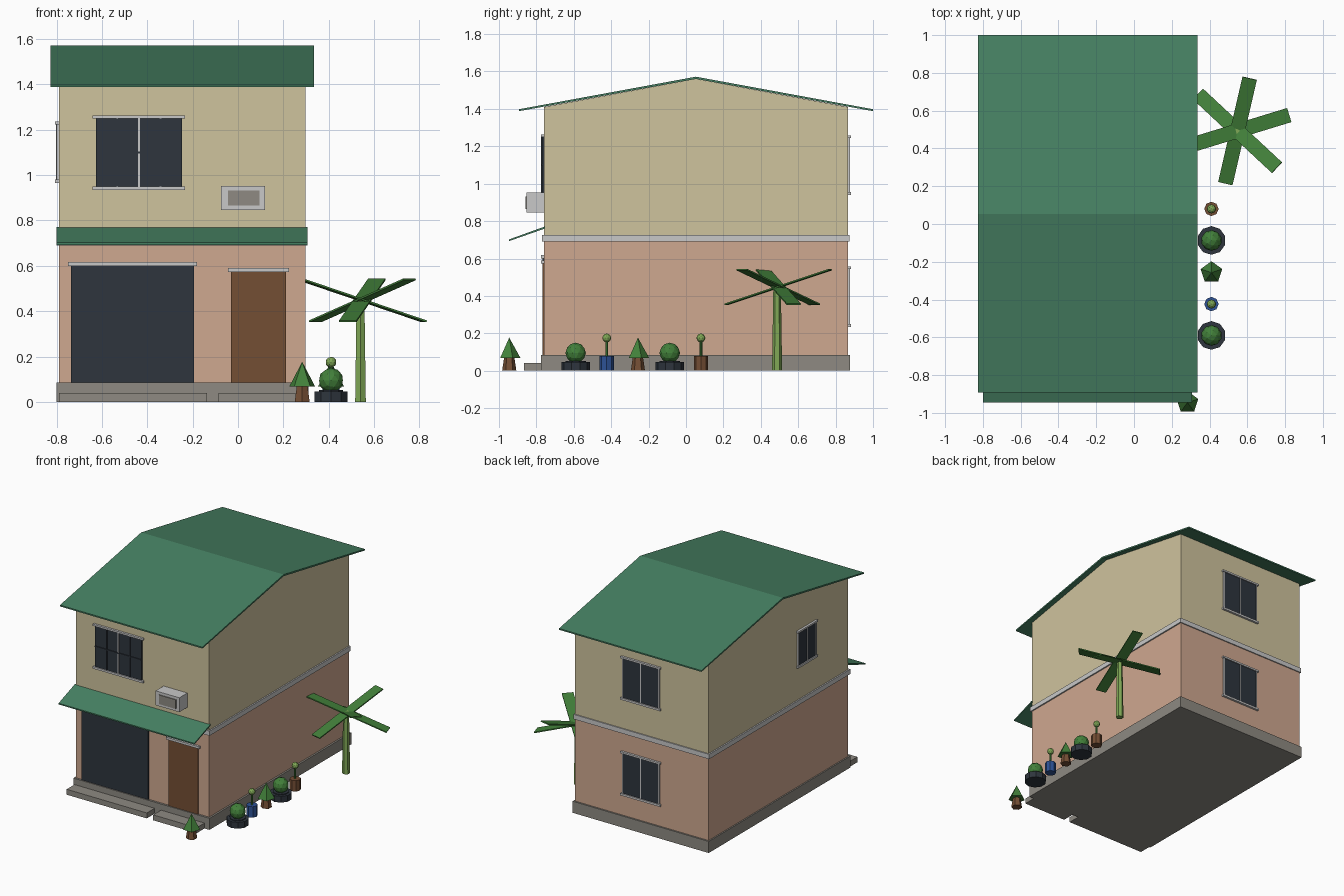
import bpy, bmesh, math
from mathutils import Matrix, Vector

cube = bpy.data.objects.get("Cube")
if cube:
    bpy.data.objects.remove(cube, do_unlink=True)


def make_material(name, rgb):
    linear = [(c / 255 / 12.92) if c < 10 else ((c / 255 + 0.055) / 1.055) ** 2.4 for c in rgb]
    m = bpy.data.materials.new(name)
    m.use_nodes = True
    m.diffuse_color = (*linear, 1)
    m.node_tree.nodes["Principled BSDF"].inputs["Base Color"].default_value = (*linear, 1)
    return m


CREAM = make_material("cream wall", (207, 195, 158))
PINK = make_material("pink wall", (207, 168, 144))
ROOF = make_material("roof green", (70, 128, 98))
DARK = make_material("dark glass", (46, 53, 61))
BROWN = make_material("brown wood", (116, 78, 52))
STONE = make_material("concrete", (142, 138, 130))
LIGHT = make_material("light trim", (200, 200, 200))
LEAF = make_material("leaf green", (66, 128, 58))
STEM = make_material("palm stem green", (128, 168, 86))
BLUE = make_material("blue pot", (45, 82, 150))


def finish(name, bm, mat):
    bmesh.ops.recalc_face_normals(bm, faces=bm.faces)
    mesh = bpy.data.meshes.new(name)
    bm.to_mesh(mesh)
    bm.free()
    mesh.materials.append(mat)
    obj = bpy.data.objects.new(name, mesh)
    bpy.context.collection.objects.link(obj)
    return obj


def box(name, mat, x, y, z):
    """Box from (low, high) ranges on each axis."""
    bm = bmesh.new()
    bmesh.ops.create_cube(bm, size=1)
    for v in bm.verts:
        v.co = [r[0] if c < 0 else r[1] for c, r in zip(v.co, (x, y, z))]
    return finish(name, bm, mat)


def extrude_x(name, mat, profile, x0, x1):
    """Prism from a (y, z) profile swept along x."""
    bm = bmesh.new()
    face = bm.faces.new([bm.verts.new((x0, y, z)) for y, z in profile])
    out = bmesh.ops.extrude_face_region(bm, geom=[face])
    moved = [g for g in out["geom"] if isinstance(g, bmesh.types.BMVert)]
    bmesh.ops.translate(bm, verts=moved, vec=(x1 - x0, 0, 0))
    return finish(name, bm, mat)


def cone(name, mat, at, r0, r1, z0, z1, sides):
    bm = bmesh.new()
    bmesh.ops.create_cone(bm, cap_ends=True, segments=sides, radius1=r0, radius2=r1, depth=z1 - z0,
                          matrix=Matrix.Translation((*at, (z0 + z1) / 2)))
    return finish(name, bm, mat)


def ball(name, mat, at, z, r):
    bm = bmesh.new()
    bmesh.ops.create_icosphere(bm, subdivisions=2, radius=r, matrix=Matrix.Translation((*at, z)))
    return finish(name, bm, mat)


# House body
X0, X1, Y0, Y1 = -0.79, 0.297, -0.76, 0.866
RIDGE = 0.053
box("foundation", STONE, (-0.80, 0.31), (-0.775, 0.878), (0, 0.085))
box("lower_walls", PINK, (X0, X1), (Y0, Y1), (0.08, 0.70))
extrude_x("upper_walls", CREAM, [(Y0, 0.70), (Y1, 0.70), (Y1, 1.41), (RIDGE, 1.56), (Y0, 1.41)], X0, X1)
box("floor_band", LIGHT, (-0.80, 0.307), (-0.77, 0.874), (0.69, 0.725))

# Roof and awning
extrude_x("roof", ROOF, [(-0.893, 1.388), (RIDGE, 1.56), (1.0, 1.388), (1.0, 1.398),
                         (RIDGE, 1.572), (-0.893, 1.398)], -0.826, 0.335)
extrude_x("awning", ROOF, [(-0.946, 0.693), (-0.755, 0.76), (-0.755, 0.771), (-0.946, 0.702)], -0.80, 0.306)

# Front steps
box("garage_step", STONE, (-0.79, -0.137), (-0.866, -0.77), (0, 0.04))
box("door_step", STONE, (-0.085, 0.27), (-0.866, -0.77), (0, 0.04))

# Garage and front door
box("garage_door", DARK, (-0.737, -0.194), (-0.768, -0.75), (0.085, 0.60))
box("garage_lintel", LIGHT, (-0.75, -0.18), (-0.776, -0.75), (0.60, 0.618))
box("front_door", BROWN, (-0.03, 0.212), (-0.768, -0.75), (0.085, 0.575))
box("door_lintel", LIGHT, (-0.044, 0.225), (-0.776, -0.75), (0.573, 0.59))


def window(name, centre, angle, width, z0, z1, grid=False):
    """Window built facing -y at the origin, then turned onto its wall."""
    h = width / 2
    parts = [box(name + "_glass", DARK, (-h, h), (-0.008, 0.01), (z0, z1)),
             box(name + "_sill", LIGHT, (-h - 0.014, h + 0.014), (-0.016, 0.01), (z0 - 0.015, z0)),
             box(name + "_lintel", LIGHT, (-h - 0.014, h + 0.014), (-0.016, 0.01), (z1, z1 + 0.013)),
             box(name + "_mullion", LIGHT, (-0.004, 0.004), (-0.012, 0.01), (z0, z1))]
    if grid:
        mid = (z0 + z1) / 2
        parts.append(box(name + "_cross_bar", DARK, (-h, h), (-0.014, 0), (mid - 0.004, mid + 0.004)))
        for s in (-1, 1):
            parts.append(box(name + "_bar", DARK, (s * h / 2 - 0.004, s * h / 2 + 0.004),
                             (-0.014, 0), (z0, z1)))
    else:
        for s in (-1, 1):
            parts.append(box(name + "_jamb", LIGHT, (s * h - 0.004, s * h + 0.004), (-0.011, 0.01), (z0, z1)))
    for p in parts:
        p.data.transform(Matrix.Translation((*centre, 0)) @ Matrix.Rotation(angle, 4, "Z"))


window("front_window", (-0.437, Y0), 0, 0.38, 0.95, 1.25, grid=True)
window("back_upper_window", (-0.243, Y1), math.pi, 0.295, 0.955, 1.245)
window("back_lower_window", (-0.243, Y1), math.pi, 0.295, 0.25, 0.545)
window("side_window", (X0, -0.272), -math.pi / 2, 0.205, 0.98, 1.223)

# Air conditioner
box("air_conditioner", LIGHT, (-0.074, 0.119), (-0.853, -0.75), (0.846, 0.952))
box("air_conditioner_grille", STONE, (-0.044, 0.094), (-0.859, -0.85), (0.865, 0.932))


# Garden plants
def cone_tree(at):
    cone("tree_trunk", BROWN, at, 0.038, 0.026, 0, 0.08, 6)
    cone("tree_crown", LEAF, at, 0.06, 0, 0.068, 0.177, 5)


def tyre_bush(at):
    cone("tyre_planter", DARK, at, 0.076, 0.076, 0, 0.046, 10)
    cone("tyre_rim", DARK, at, 0.055, 0.055, 0.04, 0.052, 10)
    ball("bush", LEAF, at, 0.095, 0.055)


def topiary(at, mat):
    cone("flower_pot", mat, at, 0.038, 0.038, 0, 0.08, 8)
    cone("topiary_stem", LEAF, at, 0.007, 0.007, 0.08, 0.165, 6)
    ball("topiary_ball", STEM, at, 0.175, 0.024)


ROW = 0.41
cone_tree((0.283, -0.945))
cone_tree((ROW, -0.257))
tyre_bush((ROW, -0.59))
tyre_bush((ROW, -0.087))
topiary((ROW, -0.424), BLUE)
topiary((ROW, 0.08), BROWN)

# Palm: tapered trunk with three tilted crossing fronds
cone("palm_trunk", STEM, (0.54, 0.487), 0.027, 0.02, 0, 0.455, 6)
for i in range(3):
    frond = box("palm_frond", LEAF, (-0.3, 0.3), (-0.039, 0.039), (-0.004, 0.004))
    frond.data.transform(Matrix.Translation((0.548, 0.493, 0.448))
                         @ Matrix.Rotation(math.radians(17 + 120 * i), 4, "Z")
                         @ Matrix.Rotation(math.radians(18), 4, "Y"))
